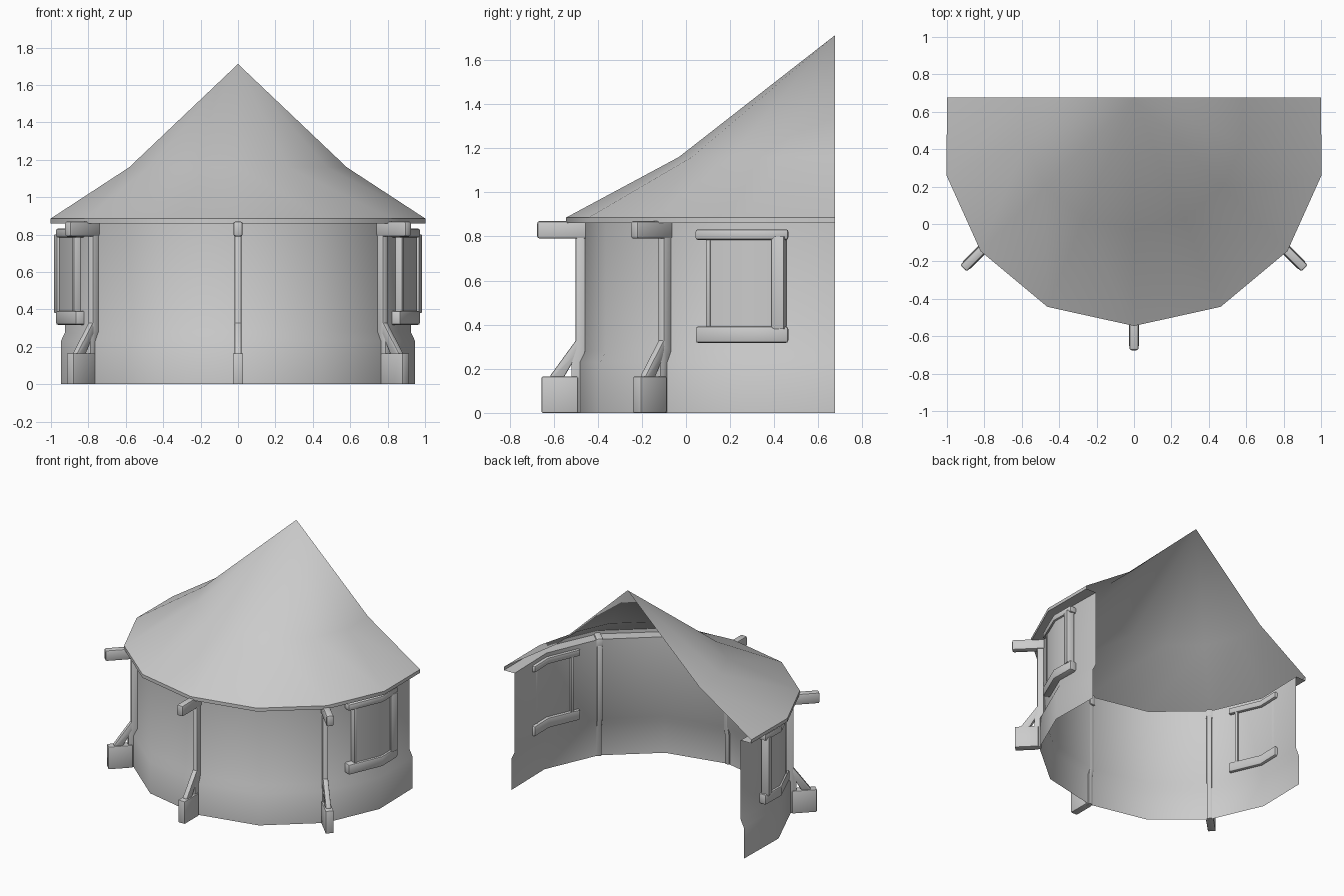
import bpy, bmesh, math
from mathutils import Vector

cube = bpy.data.objects.get("Cube")
if cube:
    bpy.data.objects.remove(cube)

mat = bpy.data.materials.new("plain_grey")
mat.use_nodes = True
GREY = (0.6, 0.6, 0.6, 1)
mat.diffuse_color = GREY
mat.node_tree.nodes["Principled BSDF"].inputs["Base Color"].default_value = GREY

BACK = 0.675                               # y of the open cut plane
EAVE = [1.0, 1.085, 1.16, 1.21, 1.22]      # eave radius, side to front
RADII = EAVE + EAVE[-2::-1]
WALL_INSET, BASE_INSET = 0.085, 0.06


def plan(i, r):
    """Point in plan at spoke i (0 = +x side, 4 = front, 8 = -x side)."""
    a = math.radians(22.5 * i)
    return Vector((r * math.cos(a), BACK - r * math.sin(a), 0))


def finish(name, bm, bevel=0):
    me = bpy.data.meshes.new(name)
    bm.to_mesh(me)
    bm.free()
    me.materials.append(mat)
    ob = bpy.data.objects.new(name, me)
    bpy.context.collection.objects.link(ob)
    bpy.ops.object.select_all(action='DESELECT')
    ob.select_set(True)
    bpy.context.view_layer.objects.active = ob
    if bevel:
        mod = ob.modifiers.new("soft_edges", 'BEVEL')
        mod.width, mod.segments = bevel, 2
        bpy.ops.object.modifier_apply(modifier=mod.name)
    bpy.ops.object.shade_smooth_by_angle(angle=math.radians(32))
    return ob


def shell(name, rings):
    """Half-round open surface; each ring is (scale, inset, z)."""
    bm = bmesh.new()
    rows = [[bm.verts.new(plan(i, r * s - inset) + Vector((0, 0, z)))
             for i, r in enumerate(RADII)] for s, inset, z in rings]
    for low, high in zip(rows, rows[1:]):
        for i in range(len(RADII) - 1):
            bm.faces.new((low[i], high[i], high[i + 1], low[i + 1]))
    bmesh.ops.remove_doubles(bm, verts=bm.verts, dist=1e-4)
    return finish(name, bm)


def prism(name, poly, depth, bevel=0.006):
    bm = bmesh.new()
    face = bm.faces.new([bm.verts.new(p) for p in poly])
    ext = bmesh.ops.extrude_face_region(bm, geom=[face])["geom"]
    bmesh.ops.translate(bm, vec=depth, verts=[v for v in ext if isinstance(v, bmesh.types.BMVert)])
    bmesh.ops.recalc_face_normals(bm, faces=bm.faces)
    return finish(name, bm, bevel)


# Wall with flared base, soffit and fascia, then the tent-like roof
shell("wall", [(1, BASE_INSET, 0), (1, BASE_INSET, 0.23),
               (1, WALL_INSET, 0.28), (1, WALL_INSET, 0.86)])
shell("eave", [(1, WALL_INSET, 0.86), (1, 0, 0.86), (1, 0, 0.885)])
shell("roof", [(1, 0, 0.885), (0.58, 0, 1.16), (0, 0, 1.712)])


# Ribs: pole, foot block, raking strut and roof beam in a radial plane
def rib(label, i):
    r0 = RADII[i] - WALL_INSET
    out = plan(i, 1) - plan(i, 0)
    side = Vector((-out.y, out.x, 0))

    def part(name, profile, width, bevel=0.006):
        poly = [plan(i, r0 + r) + Vector((0, 0, z)) - side * width / 2 for r, z in profile]
        prism(label + "_" + name, poly, side * width, bevel)

    inner = -0.003 if i == 4 else -0.018
    part("pole", [(inner, 0.82), (0.04, 0.82), (0.04, 0.3), (0.06, 0.24),
                  (0.06, 0), (0.01, 0), (0.01, 0.22), (inner, 0.28)], 0.036)
    part("foot", [(0.03, 0), (0.195, 0), (0.195, 0.165), (0.03, 0.165)], 0.055)
    part("strut", [(0.1, 0.15), (0.155, 0.15), (0.155, 0.17),
                   (0.035, 0.335), (0.03, 0.27)], 0.036)
    part("beam", [(-0.015, 0.79), (0.215, 0.79), (0.215, 0.87), (-0.015, 0.87)], 0.05, 0.012)


rib("right_rib", 6)
rib("front_rib", 4)
rib("left_rib", 2)


# Windows wrap around the wall corner on each side
def window(label, sx):
    corner, back, front = [plan(i, RADII[i] - WALL_INSET) for i in (1, 0, 2)]

    def on_wall(a, b, y):
        return a.lerp(b, (y - a.y) / (b.y - a.y))

    def band(name, y0, y1, inner, outer, z0, z1, bevel=0.006):
        pts = [on_wall(corner, front, y0)]
        if y0 < corner.y < y1:
            pts.append(corner)
        pts.append(on_wall(corner, back, y1) if y1 > corner.y else on_wall(corner, front, y1))
        dirs = [(b - a).normalized() for a, b in zip(pts, pts[1:])]
        tans = [dirs[0]] + [(a + b).normalized() for a, b in zip(dirs, dirs[1:])] + [dirs[-1]]
        norms = [Vector((t.y, -t.x, 0)) for t in tans]
        poly = [p + n * inner for p, n in zip(pts, norms)]
        poly += [p + n * outer for p, n in reversed(list(zip(pts, norms)))]
        poly = [Vector((p.x * sx, p.y, z0)) for p in poly]
        prism(label + "_" + name, poly, Vector((0, 0, z1 - z0)), bevel)

    band("pane", 0.115, 0.41, 0.002, 0.035, 0.38, 0.8, 0)
    band("front_post", 0.105, 0.125, -0.018, 0.039, 0.38, 0.8, 0.003)
    band("back_post", 0.405, 0.42, -0.018, 0.039, 0.38, 0.8, 0.003)
    band("lintel", 0.06, 0.463, -0.022, 0.05, 0.785, 0.832, 0.01)
    band("sill", 0.06, 0.463, -0.022, 0.05, 0.317, 0.392, 0.012)


window("left_window", 1)
window("right_window", -1)
